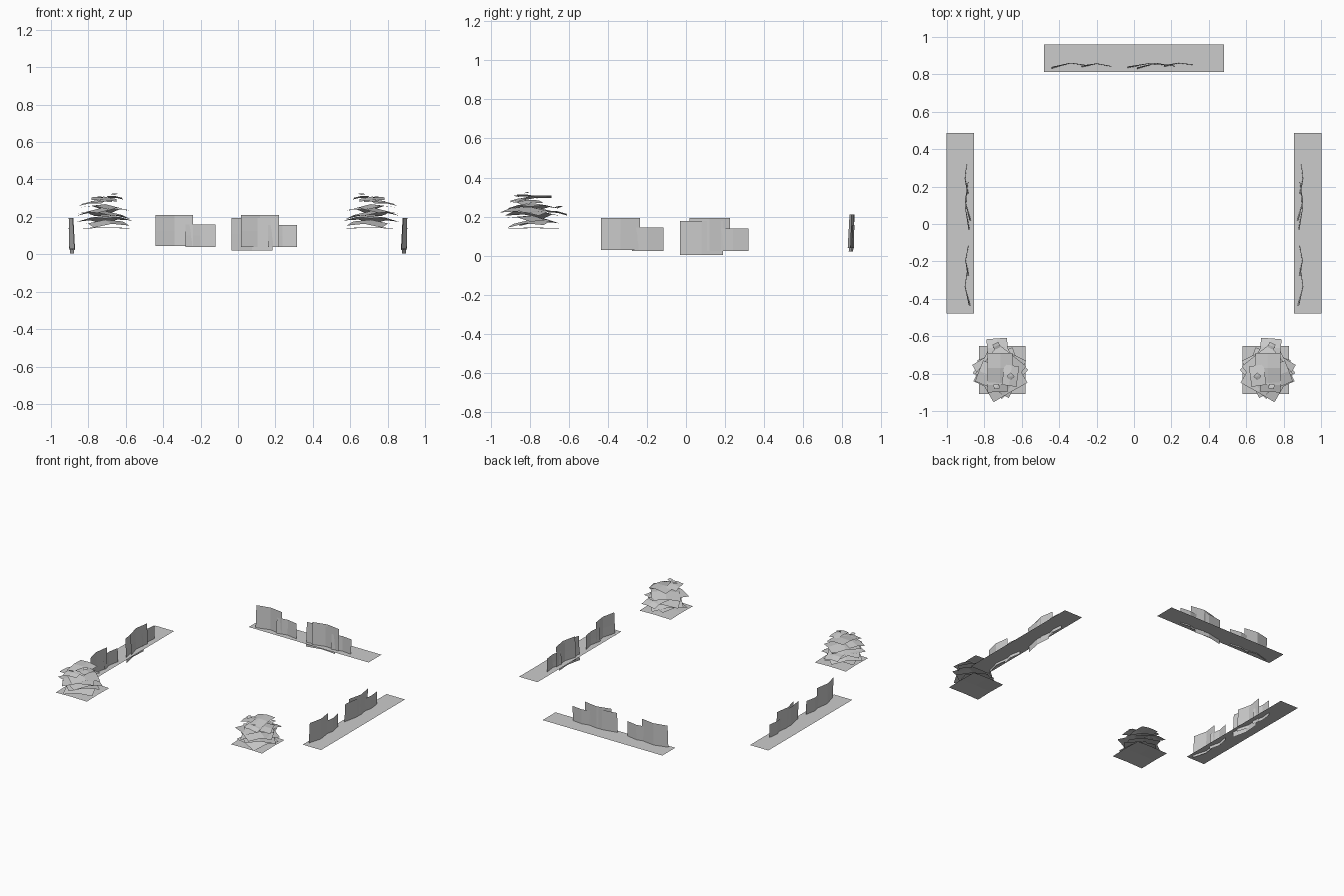
import bpy, bmesh
from math import radians
from mathutils import Matrix, Vector, Euler


def finish(name, bm, matrix=None):
    if matrix is not None:
        bmesh.ops.transform(bm, matrix=matrix, verts=bm.verts)
        if matrix.determinant() < 0:
            bmesh.ops.reverse_faces(bm, faces=bm.faces)
    me = bpy.data.meshes.new(name)
    bm.to_mesh(me)
    bm.free()
    ob = bpy.data.objects.new(name, me)
    bpy.context.collection.objects.link(ob)
    return ob


def sheet(bm, rows):
    # skin a grid of points with quads
    vs = [[bm.verts.new(p) for p in r] for r in rows]
    for a, b in zip(vs, vs[1:]):
        for i in range(len(a) - 1):
            bm.faces.new((a[i], a[i + 1], b[i + 1], b[i]))


# upright foliage cards: start, end, bottom, top, depth at left / middle / right
CARDS = [(-0.44, -0.24, 0.045, 0.21, 0.831, 0.859, 0.845),
         (-0.28, -0.12, 0.04, 0.16, 0.838, 0.856, 0.841),
         (-0.035, 0.185, 0.02, 0.195, 0.833, 0.856, 0.848),
         (0.015, 0.22, 0.04, 0.21, 0.828, 0.858, 0.842),
         (0.16, 0.315, 0.04, 0.157, 0.840, 0.859, 0.850)]


def bed(side, matrix):
    # flat ground strip
    bm = bmesh.new()
    sheet(bm, [[(-0.482, y, 0.05), (0.482, y, 0.05)] for y in (0.812, 0.96)])
    finish(side + "_bed_strip", bm, matrix)
    # gently bowed upright cards
    bm = bmesh.new()
    for x0, x1, z0, z1, a, m, b in CARDS:
        xs = (x0, x0 + (x1 - x0) * 0.5, x1)
        rows = []
        for t in (0, 0.5, 1):
            ys = (a + 0.009 * t, m + 0.003 * t, b + 0.003 * t)
            rows.append([(x, y, z0 + (z1 - z0) * t) for x, y in zip(xs, ys)])
        sheet(bm, rows)
    finish(side + "_bed_foliage", bm, matrix)


# side beds are the back bed turned a quarter and mirrored
left = Matrix(((0, -1, 0, -0.043), (1, 0, 0, 0.004), (0, 0, 1, -0.017), (0, 0, 0, 1)))
lift = Matrix.Translation((0, 0, 0.01))


bed("back", Matrix.Identity(4))
bed("left", left)
bed("right", Matrix.Scale(-1, 4, (1, 0, 0)) @ left)

# bush leaf layers: x, y, z, width, depth, turn, tilt x, tilt y, droop
LEAVES = [(-0.705, -0.78, 0.144, 0.25, 0.258, 0, 0, 0, 0.006),
          (-0.71, -0.79, 0.185, 0.20, 0.20, 20, 4, -3, 0.030),
          (-0.715, -0.785, 0.205, 0.21, 0.21, 48, -5, 3, 0.028),
          (-0.715, -0.785, 0.232, 0.22, 0.21, 65, 4, 4, 0.028),
          (-0.72, -0.80, 0.25, 0.21, 0.23, 30, -4, -4, 0.030),
          (-0.71, -0.78, 0.268, 0.20, 0.19, 52, 3, 3, 0.028),
          (-0.73, -0.66, 0.228, 0.11, 0.10, 4, -9, 3, 0.012),
          (-0.77, -0.81, 0.285, 0.13, 0.12, -22, 5, -6, 0.014),
          (-0.715, -0.77, 0.308, 0.135, 0.16, 0, 5, 4, 0.016),
          (-0.73, -0.86, 0.292, 0.11, 0.08, 2, 8, -4, 0.010),
          (-0.66, -0.81, 0.312, 0.08, 0.11, -8, -5, 6, 0.010),
          (-0.735, -0.652, 0.252, 0.035, 0.03, 25, 12, 8, 0.004),
          (-0.735, -0.868, 0.308, 0.03, 0.025, 10, -10, 8, 0.004),
          (-0.66, -0.815, 0.325, 0.03, 0.03, 40, 8, -10, 0.004)]

# the bushes: stacked drooping leaf sheets, mirrored across x
for side, sx in (("left", 1), ("right", -1)):
    bm = bmesh.new()
    for x, y, z, w, d, turn, tx, ty, droop in LEAVES:
        m = Matrix.Translation((x, y, z)) @ Euler((radians(tx), radians(ty), radians(turn))).to_matrix().to_4x4()
        sheet(bm, [[m @ Vector((u * w, v * d, -droop * 2 * (u * u + v * v)))
                    for u in (-0.5, 0, 0.5)] for v in (-0.5, 0, 0.5)])
    finish(side + "_bush", bm, Matrix.Scale(sx, 4, (1, 0, 0)))

# raise the side strips level with the back strip
for side in ("left", "right"):
    bpy.data.objects[side + "_bed_strip"].data.transform(Matrix.Translation((0, 0, 0.012)))
